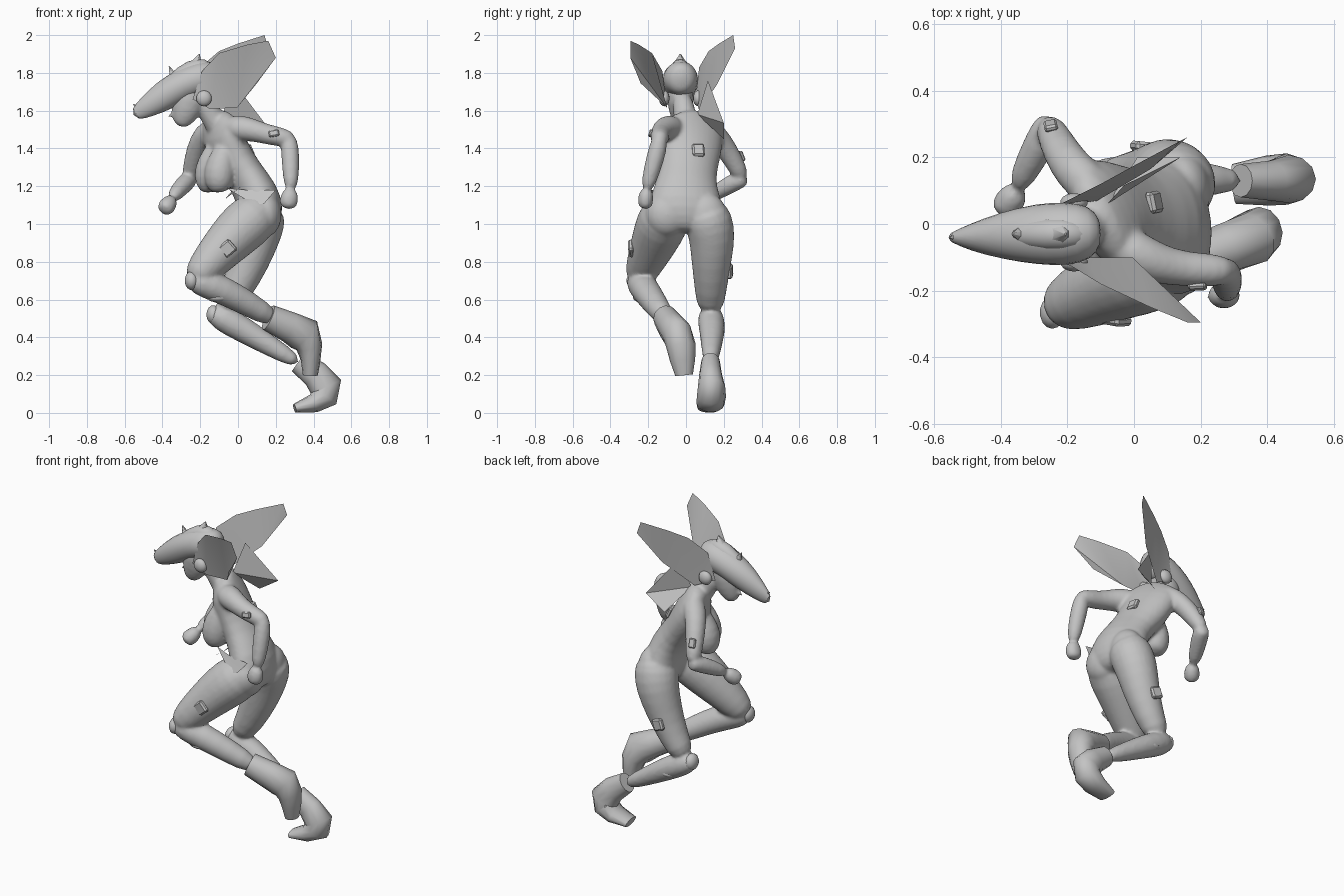
import bpy
import bmesh
import math
from mathutils import Quaternion, Vector

cube = bpy.data.objects.get("Cube")
if cube:
    bpy.data.objects.remove(cube, do_unlink=True)

# One flat grey covers the whole figure
grey = bpy.data.materials.new("plain grey")
grey.use_nodes = True
colour = (.55, .55, .55, 1)
grey.diffuse_color = colour
grey.node_tree.nodes["Principled BSDF"].inputs["Base Color"].default_value = colour


def finish(name, bm, smooth_angle=None):
    """Turn a bmesh into a named, coloured object."""
    bmesh.ops.recalc_face_normals(bm, faces=bm.faces)
    mesh = bpy.data.meshes.new(name)
    bm.to_mesh(mesh)
    bm.free()
    mesh.materials.append(grey)
    obj = bpy.data.objects.new(name, mesh)
    bpy.context.collection.objects.link(obj)
    if smooth_angle:
        bpy.ops.object.select_all(action="DESELECT")
        bpy.context.view_layer.objects.active = obj
        obj.select_set(True)
        bpy.ops.object.shade_smooth_by_angle(angle=math.radians(smooth_angle))
    return obj


def round_off(obj):
    modifier = obj.modifiers.new("rounding", "SUBSURF")
    modifier.levels = modifier.render_levels = 1


def loft(name, rings, twist=(0, 0), sides=12):
    """Skin elliptical rings (x, y, z, half width[, half depth]) along a path.
    The width runs along +y, turned about z from twist[0] to twist[1]."""
    bm = bmesh.new()
    centres = [Vector(ring[:3]) for ring in rings]
    last = len(rings) - 1
    loops = []
    for i, ring in enumerate(rings):
        tangent = (centres[min(i + 1, last)] - centres[max(i - 1, 0)]).normalized()
        turn = math.radians(twist[0] + (twist[1] - twist[0]) * i / last)
        across = Vector((-math.sin(turn), math.cos(turn), 0))
        across = (across - tangent * across.dot(tangent)).normalized()
        depth = tangent.cross(across)
        width, thick = ring[3], ring[-1]
        loop = []
        for k in range(sides):
            angle = math.tau * k / sides
            loop.append(bm.verts.new(centres[i] + across * width * math.cos(angle)
                                     + depth * thick * math.sin(angle)))
        loops.append(loop)
    for lower, upper in zip(loops, loops[1:]):
        for k in range(sides):
            n = (k + 1) % sides
            bm.faces.new((lower[k], lower[n], upper[n], upper[k]))
    bm.faces.new(loops[0])
    bm.faces.new(loops[-1])
    return finish(name, bm, 60)


def sheet(name, points):
    """A thin folded blade with flat faces."""
    bm = bmesh.new()
    face = bm.faces.new([bm.verts.new(p) for p in points])
    bmesh.ops.triangulate(bm, faces=[face])
    return finish(name, bm, 30)


def ball(name, centre, size):
    bm = bmesh.new()
    bmesh.ops.create_uvsphere(bm, u_segments=14, v_segments=9, radius=1)
    bmesh.ops.scale(bm, vec=size, verts=bm.verts)
    bmesh.ops.translate(bm, vec=centre, verts=bm.verts)
    return finish(name, bm, 60)


def pad(name, centre, normal, size, roll=0):
    """A small bevelled plate lying on the body, facing along normal."""
    bm = bmesh.new()
    bmesh.ops.create_cube(bm, size=1)
    bmesh.ops.scale(bm, vec=size, verts=bm.verts)
    bmesh.ops.bevel(bm, geom=bm.edges[:], offset=size[2] * .3, segments=1, affect="EDGES")
    obj = finish(name, bm)
    obj.location = centre
    facing = Vector(normal).to_track_quat("Z", "Y")
    obj.rotation_euler = (facing @ Quaternion((0, 0, 1), math.radians(roll))).to_euler()


def spike(name, base, tip, radius):
    return loft(name, [(*base, radius), (*tip, radius * .1)], sides=6)


def merge(name, parts):
    """Join overlapping solids and melt them into one smooth skin."""
    bpy.ops.object.select_all(action="DESELECT")
    for part in parts:
        part.select_set(True)
    bpy.context.view_layer.objects.active = parts[0]
    bpy.ops.object.join()
    parts[0].name = name
    round_off(parts[0])
    skin = parts[0].modifiers.new("skin", "REMESH")
    skin.mode = "VOXEL"
    skin.voxel_size = .01
    skin.use_smooth_shade = True
    relax = parts[0].modifiers.new("relax", "SMOOTH")
    relax.factor = .5
    relax.iterations = 6


# Trunk, turned at the shoulders so the chest faces ahead and to one side
trunk = [loft("torso", [
    (.13, 0, .95, .09, .06), (.125, 0, .99, .16, .1), (.12, 0, 1.07, .215, .125),
    (.1, 0, 1.16, .185, .118), (.035, .01, 1.26, .15, .1), (-.045, .025, 1.37, .165, .11),
    (-.085, .03, 1.47, .185, .1), (-.1, .025, 1.55, .165, .065), (-.12, .01, 1.595, .06, .05)],
    twist=(0, 32), sides=16)]
for y in (-.1, .1):
    trunk.append(ball("buttock", (.145, y, 1.05), (.09, .12, .12)))
for x, y in ((-.035, -.06), (-.085, .025)):
    trunk.append(loft("breast", [
        (x - .01, y, 1.45, .04), (x - .04, y - .01, 1.37, .07),
        (x - .065, y - .015, 1.28, .09), (x - .065, y - .015, 1.21, .08),
        (x - .055, y - .01, 1.165, .045)]))

# Neck and face
trunk += [
    loft("neck", [(-.08, .01, 1.48, .08), (-.14, -.005, 1.57, .058), (-.21, -.025, 1.69, .062)]),
    loft("head", [
        (-.315, -.03, 1.515, .025, .03), (-.29, -.03, 1.56, .052, .068),
        (-.26, -.03, 1.65, .078, .1), (-.24, -.03, 1.76, .07, .085)]),
    spike("nose", (-.32, -.03, 1.6), (-.38, -.03, 1.56), .03)]

# Arms
arms = [
    loft("near_upper_arm", [
        (-.07, -.04, 1.5, .06), (.0, -.09, 1.51, .075), (.07, -.12, 1.5, .064),
        (.15, -.135, 1.475, .054), (.24, -.14, 1.458, .054), (.3, -.14, 1.44, .037)]),
    loft("near_forearm", [
        (.265, -.135, 1.48, .035), (.275, -.145, 1.41, .052), (.28, -.18, 1.29, .048),
        (.28, -.21, 1.17, .035)]),
    loft("near_hand", [
        (.28, -.205, 1.19, .032), (.272, -.215, 1.14, .045, .056), (.262, -.215, 1.075, .04, .045)]),
    loft("far_upper_arm", [
        (-.09, .07, 1.5, .06), (-.15, .13, 1.5, .07), (-.2, .185, 1.44, .063),
        (-.235, .25, 1.34, .054), (-.26, .305, 1.23, .044)], twist=(90, 90)),
    loft("far_forearm", [
        (-.25, .325, 1.24, .035), (-.262, .28, 1.235, .052), (-.305, .2, 1.19, .048),
        (-.355, .1, 1.13, .035)], twist=(90, 90)),
    loft("far_hand", [
        (-.345, .11, 1.14, .032), (-.37, .07, 1.1, .052), (-.4, .035, 1.065, .042)],
        twist=(90, 90)),
    spike("near_thumb", (.25, -.22, 1.14), (.215, -.22, 1.12), .028),
    spike("far_thumb", (-.37, .06, 1.12), (-.425, .05, 1.12), .028)]

# Legs: raised near leg and trailing far leg
legs = [
    loft("near_thigh", [
        (.15, -.08, 1.1, .11), (.08, -.115, 1.03, .145), (.0, -.145, .96, .14),
        (-.09, -.185, .865, .12), (-.18, -.23, .765, .098), (-.24, -.255, .69, .068)]),
    loft("near_shin", [
        (-.26, -.255, .71, .05), (-.2, -.245, .695, .08), (-.08, -.215, .65, .079),
        (.05, -.165, .58, .07), (.2, -.1, .49, .055)]),
    loft("far_thigh", [
        (.14, .09, 1.1, .11), (.125, .12, 1.02, .135), (.1, .14, .93, .128),
        (.06, .135, .8, .11), (-.005, .13, .65, .088), (-.085, .13, .53, .07)]),
    loft("far_shin", [
        (-.15, .13, .54, .045), (-.09, .13, .505, .076), (.03, .14, .44, .072),
        (.16, .135, .36, .058), (.33, .13, .26, .04)])]
merge("body", trunk + arms + legs)

# Helmet with a raised keel and small horns
round_off(loft("helmet", [
    (-.555, -.04, 1.575, .012, .035), (-.48, -.04, 1.62, .045, .06),
    (-.39, -.035, 1.68, .075, .085), (-.29, -.03, 1.74, .096, .088),
    (-.2, -.03, 1.775, .1, .098), (-.13, -.025, 1.775, .085, .09), (-.1, -.025, 1.77, .04, .05)]))
round_off(loft("helmet_keel", [
    (-.4, -.035, 1.73, .02, .02), (-.3, -.03, 1.79, .05, .05),
    (-.21, -.03, 1.83, .055, .062), (-.14, -.03, 1.81, .04, .05)]))
spike("crest_tip", (-.22, -.03, 1.85), (-.205, -.03, 1.9), .035)
spike("brow_horn", (-.34, -.03, 1.78), (-.365, -.03, 1.835), .025)
spike("snout_horn", (-.52, -.04, 1.61), (-.555, -.04, 1.635), .018)
for label, y in (("near", -.115), ("far", .065)):
    ball(label + "_ear_disc", (-.18, y, 1.665), (.042, .028, .042))

# Large head wings and trailing blade
sheet("near_head_wing", [
    (-.24, -.11, 1.66), (-.19, -.125, 1.81), (-.1, -.18, 1.905), (.05, -.25, 1.95),
    (.16, -.295, 1.97), (.2, -.295, 1.88), (.1, -.24, 1.745), (-.005, -.1, 1.615),
    (-.15, -.1, 1.61)])
sheet("far_head_wing", [
    (-.24, .05, 1.66), (-.2, .07, 1.83), (-.1, .12, 1.915), (.0, .175, 1.955),
    (.14, .25, 2), (.16, .26, 1.93), (.05, .165, 1.74), (-.11, .07, 1.6)])
sheet("trailing_blade", [(-.08, .06, 1.58), (-.03, .116, 1.76), (.14, .2, 1.535), (.01, .2, 1.45)])

# Boots
loft("near_boot", [
    (.16, -.11, .505, .066, .07), (.27, -.075, .455, .076, .082), (.35, -.045, .415, .08, .098),
    (.378, -.025, .35, .078, .07), (.385, -.018, .28, .067, .052), (.383, -.01, .2, .047, .04)])
loft("far_boot", [
    (.32, .13, .27, .05, .06), (.41, .13, .205, .06, .075), (.465, .135, .14, .072, .088),
    (.46, .135, .09, .077, .075), (.4, .13, .05, .075, .05), (.3, .12, .024, .06, .024)])

# Knee and shin guards
for label, x, y, z in (("near", -.245, -.265, .7), ("far", -.13, .13, .52)):
    ball(label + "_knee_guard", (x, y, z), (.038, .05, .05))
    ball(label + "_shin_guard", (x + .14, y + .03, z - .09), (.06, .045, .025))

# Hanging hip cloths
sheet("hip_cloth", [
    (-.06, -.12, 1.19), (.05, -.16, 1.18), (.2, -.19, 1.18), (.14, -.21, 1.11), (.09, -.21, 1.1)])
sheet("front_cloth", [(-.02, .06, 1.19), (.02, -.13, 1.2), (-.05, -.19, 1.15), (-.07, -.04, 1.13)])

# Small plates on the limbs and back
pad("near_thigh_plate", (-.055, -.288, .87), (-.1, -1, -.1), (.075, .075, .03), 40)
pad("far_thigh_plate", (.03, .232, .75), (.1, 1, 0), (.07, .07, .03), 20)
pad("back_plate", (.06, .065, 1.39), (1, .2, .45), (.065, .07, .03))
pad("near_arm_plate", (.19, -.187, 1.48), (0, -1, .25), (.055, .035, .02), 10)
pad("far_arm_plate", (-.25, .295, 1.36), (-.2, 1, .4), (.04, .055, .02))
